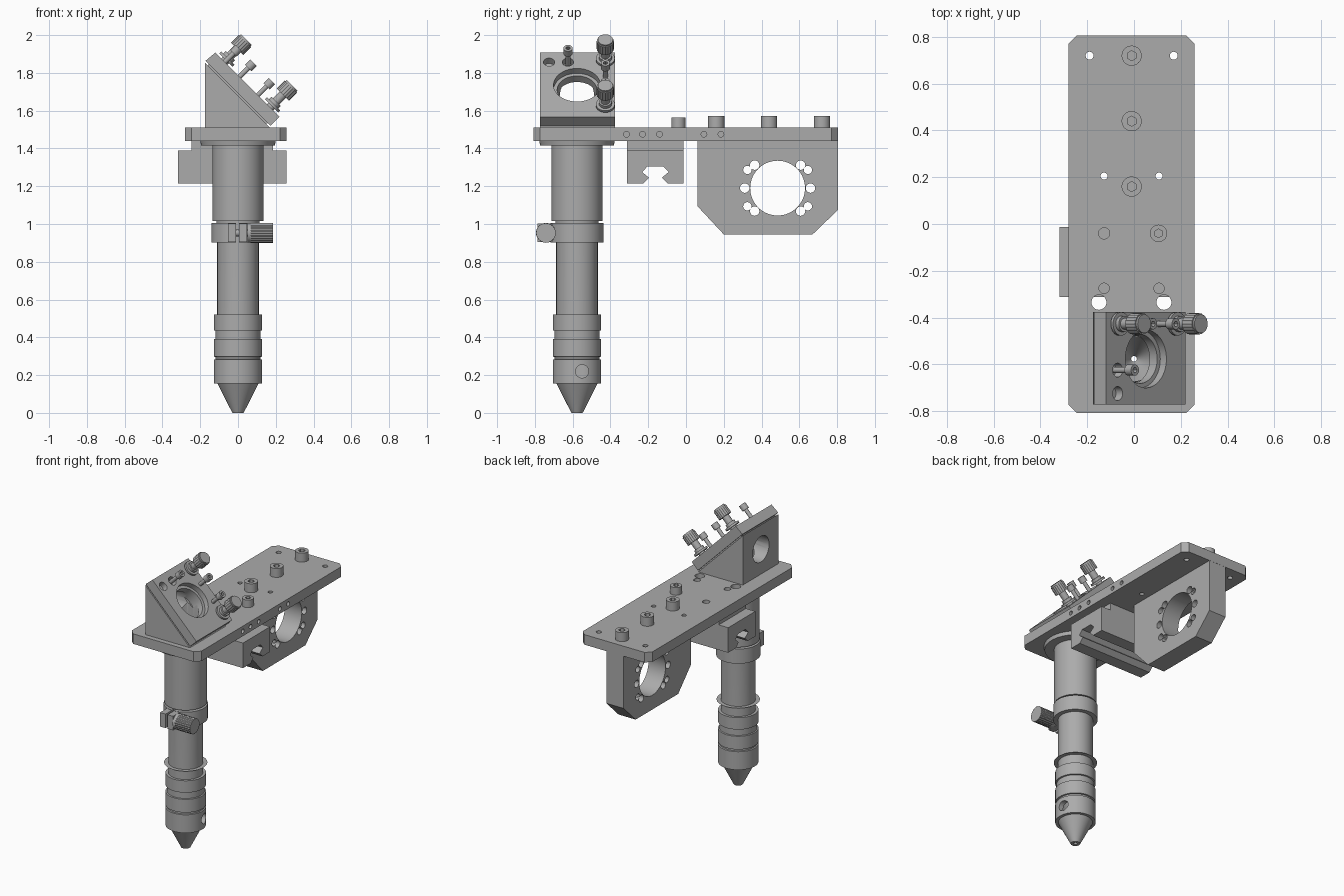
import bpy, bmesh, math
from mathutils import Vector

if "Cube" in bpy.data.objects:
    bpy.data.objects.remove(bpy.data.objects["Cube"])

grey = bpy.data.materials.new("machined grey")
grey.use_nodes = True
grey.diffuse_color = (0.41, 0.41, 0.41, 1)
grey.node_tree.nodes["Principled BSDF"].inputs["Base Color"].default_value = grey.diffuse_color


def finish(name, bm):
    bm.normal_update()
    bmesh.ops.recalc_face_normals(bm, faces=bm.faces)
    if bm.calc_volume(signed=True) < 0:
        bmesh.ops.reverse_faces(bm, faces=bm.faces)
    mesh = bpy.data.meshes.new(name)
    bm.to_mesh(mesh)
    bm.free()
    mesh.materials.append(grey)
    ob = bpy.data.objects.new(name, mesh)
    bpy.context.collection.objects.link(ob)
    return ob


def extrude(name, pts, axis, a, b):
    """Polygon in the plane across the axis, joined from a to b."""
    bm = bmesh.new()
    place = {"x": lambda u, v, w: (w, u, v), "y": lambda u, v, w: (u, w, v),
             "z": lambda u, v, w: (u, v, w)}[axis]
    near, far = [[bm.verts.new(place(u, v, w)) for u, v in pts] for w in (a, b)]
    bm.faces.new(near[::-1])
    bm.faces.new(far)
    for i in range(len(pts)):
        bm.faces.new((near[i - 1], near[i], far[i], far[i - 1]))
    return finish(name, bm)


def rect(u0, v0, u1, v1):
    return [(u0, v0), (u1, v0), (u1, v1), (u0, v1)]


def add_cyl(bm, r, p, q, seg=32, knurl=1.0):
    p, q = Vector(p), Vector(q)
    d = q - p
    new = bmesh.ops.create_cone(bm, cap_ends=True, segments=seg, radius1=r, radius2=r, depth=d.length)["verts"]
    if knurl != 1:
        for v in new:
            step = round(math.atan2(v.co.y, v.co.x) / (2 * math.pi / seg) - 0.25)
            if step % 2:
                v.co.x *= knurl
                v.co.y *= knurl
    turn = d.to_track_quat("Z", "Y")
    for v in new:
        v.co = turn @ v.co + (p + q) / 2


def cyls(name, rods):
    bm = bmesh.new()
    for rod in rods:
        add_cyl(bm, *rod)
    return finish(name, bm)


def cut(ob, cutter):
    mod = ob.modifiers.new("cut", "BOOLEAN")
    mod.operation, mod.solver, mod.object = "DIFFERENCE", "EXACT", cutter
    bpy.context.view_layer.update()
    mesh = bpy.data.meshes.new_from_object(ob.evaluated_get(bpy.context.evaluated_depsgraph_get()))
    ob.modifiers.clear()
    ob.data = mesh
    bpy.data.objects.remove(cutter)


def lathe(name, profile, x, y, seg=64):
    """Closed profile of (radius, z) spun about a vertical axis."""
    bm = bmesh.new()
    rings = []
    for i in range(seg):
        t = 2 * math.pi * i / seg
        rings.append([bm.verts.new((x + r * math.cos(t), y + r * math.sin(t), z)) for r, z in profile])
    n = len(profile)
    for i in range(seg):
        a, b = rings[i], rings[(i + 1) % seg]
        for j in range(n):
            k = (j + 1) % n
            bm.faces.new((a[j], b[j], b[k], a[k]))
    return finish(name, bm)


AX = -0.577           # y of the optical axis
LOW, TOP = 1.44, 1.51  # base plate faces

# Base plate with chamfered corners
c = 0.035
x0, x1, y0, y1 = -0.28, 0.258, -0.808, 0.806
base = extrude("base_plate", [(x0 + c, y0), (x1 - c, y0), (x1, y0 + c), (x1, y1 - c), (x1 - c, y1),
                              (x0 + c, y1), (x0, y1 - c), (x0, y0 + c)], "z", LOW, TOP)
holes = [(-0.19, 0.72, 0.017), (0.17, 0.72, 0.017), (-0.128, 0.205, 0.015), (0.107, 0.205, 0.015),
         (-0.128, -0.04, 0.024), (-0.128, -0.275, 0.022), (0.107, -0.275, 0.022),
         (-0.15, -0.335, 0.032), (0.128, -0.335, 0.032), (0, AX, 0.1)]
rods = [(r, (x, y, LOW - 0.1), (x, y, TOP + 0.1)) for x, y, r in holes]
rods += [(0.015, (0.2, y, 1.475), (0.3, y, 1.475), 16) for y in (-0.315, -0.23, -0.14, 0.095, 0.185)]
cut(base, cyls("cutter", rods))

# Socket head screws on the plate
for i, (x, y, r, h) in enumerate([(-0.01, 0.72, 0.043, 0.062), (-0.01, 0.44, 0.043, 0.062),
                                  (-0.01, 0.16, 0.043, 0.062), (0.105, -0.04, 0.037, 0.053)]):
    head = cyls(f"plate_screw_{i + 1}", [(r, (x, y, TOP - 0.01), (x, y, TOP + h))])
    cut(head, cyls("cutter", [(r * 0.5, (x, y, TOP + 0.02), (x, y, TOP + 0.1), 6)]))

# Round-bore holder under the back of the plate
hold = extrude("bore_holder", [(0.06, LOW), (0.06, 1.095), (0.2, 0.945), (0.67, 0.945),
                               (0.805, 1.075), (0.805, LOW)], "x", -0.08, 0.052)
cy, cz = 0.485, 1.19
rods = [(0.145, (-1, cy, cz), (1, cy, cz), 64)]
for deg, dist, r in [(0, 0.174, 0.025), (31, 0.187, 0.022), (45, 0.172, 0.025), (-31, 0.187, 0.022), (-45, 0.172, 0.025)]:
    for s in (-1, 1):
        y = cy + s * dist * math.cos(math.radians(deg))
        z = cz + dist * math.sin(math.radians(deg))
        rods.append((r, (-1, y, z), (1, y, z), 20))
for rod in rods:
    cut(hold, cyls("cutter", [rod]))

# Rail clamp with a dovetail slot along x
mid, bot = -0.162, 1.215
half = [(0.065, bot), (0.034, 1.245), (0.07, 1.275), (0.042, 1.305)]
slot = [(mid - u, z) for u, z in half] + [(mid + u, z) for u, z in reversed(half)]
extrude("rail_clamp", [(-0.312, 1.39), (-0.312, bot)] + slot + [(-0.012, bot), (-0.012, 1.39)], "x", -0.318, 0.257)
extrude("rail_clamp_top", rect(-0.312, 1.385, -0.012, LOW), "x", -0.245, 0.185)

# Hollow optical tube, lens barrel and nozzle
lathe("tube_flange", [(0.1, LOW), (0.2, LOW), (0.195, 1.415), (0.1, 1.415)], 0, AX)
lathe("upper_tube", [(0.1, 1.42), (0.135, 1.42), (0.135, 1.015), (0.1, 1.015)], 0, AX)
lathe("lower_tube", [(0.098, 1.03), (0.115, 1.03), (0.11, 0.9), (0.11, 0.5), (0.098, 0.5)], 0, AX)
lathe("retaining_ring", [(0.11, 0.5905), (0.137, 0.5905), (0.137, 0.59), (0.11, 0.59)], 0, AX)
barrel = lathe("lens_barrel", [(0.095, 0.52), (0.128, 0.52), (0.128, 0.437), (0.119, 0.435), (0.119, 0.392),
                               (0.128, 0.39), (0.128, 0.298), (0.119, 0.296), (0.119, 0.284),
                               (0.128, 0.282), (0.128, 0.155), (0.095, 0.155)], 0, AX)
cut(barrel, cyls("cutter", [(0.035, (0.07, -0.55, 0.22), (0.2, -0.55, 0.22))]))
lathe("nozzle", [(0.095, 0.16), (0.108, 0.155), (0.03, 0), (0.012, 0)], 0, AX)

# Split collar with thumbscrew
collar = lathe("split_collar", [(0.11, 1.005), (0.14, 1.005), (0.14, 0.903), (0.11, 0.903)], 0, AX)
cut(collar, extrude("cutter", rect(-0.01, -0.85, 0.005, -0.6), "z", 0.8, 1.1))
for side, a, b in (("right", -0.053, -0.01), ("left", 0.005, 0.048)):
    extrude("collar_lug_" + side, rect(a, -0.785, b, -0.69), "z", 0.905, 1.003)
cyls("collar_screw", [(0.018, (-0.04, -0.742, 0.953), (0.08, -0.742, 0.953))])
cyls("collar_thumb_knob", [(0.052, (0.05, -0.742, 0.953), (0.07, -0.742, 0.953)),
                           (0.053, (0.065, -0.742, 0.953), (0.185, -0.742, 0.953), 48, 0.95)])

# Right-angle mirror mount: wedge, thin seam layer and slanted face plate
SUM = 1.787           # x + z on the slanted face
N = Vector((1, 0, 1)).normalized()
wedge = extrude("mirror_wedge", [(-0.175, TOP), (-0.175, 1.855), (0.17, TOP)], "y", -0.773, -0.377)
seam = extrude("mount_seam", [(-0.16, 1.83), (-0.155, 1.855), (0.165, 1.535), (0.14, 1.53)], "y", -0.763, -0.387)
face = extrude("mirror_face_plate", [(-0.172, 1.864), (-0.12, 1.907), (0.22, 1.567), (0.172, 1.52)],
               "y", -0.773, -0.377)
eye = Vector((0, AX, 1.685))
for part in (wedge, seam, face):
    cut(part, cyls("cutter", [(0.105, eye - N * 0.05, eye + N * 0.2, 64)]))
cut(face, cyls("cutter", [(0.124, eye + N * 0.035, eye + N * 0.2, 64)]))
cut(wedge, cyls("cutter", [(0.09, eye, eye + Vector((-0.4, 0, 0)), 48)]))
cut(wedge, cyls("cutter", [(0.1, eye, eye + Vector((0, 0, -0.4)), 48)]))


def on_face(x, y):
    return Vector((x, y, SUM - x))


for x, y in ((-0.07, -0.725), (-0.07, -0.625)):
    p = on_face(x, y)
    cut(face, cyls("cutter", [(0.03, p - N * 0.04, p + N * 0.05, 24)]))

# Knurled tilt adjusters
for i, x in enumerate((-0.0725, 0.17)):
    p = on_face(x, -0.427)
    cyls(f"adjuster_stem_{i + 1}", [(0.024, p - N * 0.02, p + N * 0.11), (0.05, p + N * 0.012, p + N * 0.026),
                                   (0.034, p + N * 0.026, p + N * 0.045)])
    cyls(f"adjuster_knob_{i + 1}", [(0.046, p + N * 0.095, p + N * 0.155, 40, 0.95),
                                   (0.04, p + N * 0.15, p + N * 0.165)])

# Small socket screws on the slanted face
for i, (x, y) in enumerate(((0.105, -0.427), (0.008, -0.427), (-0.07, -0.625))):
    p = on_face(x, y)
    cyls(f"face_screw_stem_{i + 1}", [(0.013, p - N * 0.05, p + N * 0.08, 20)])
    head = cyls(f"face_screw_head_{i + 1}", [(0.024, p + N * 0.065, p + N * 0.105, 24)])
    cut(head, cyls("cutter", [(0.012, p + N * 0.085, p + N * 0.15, 6)]))

# Smooth round walls, keep edges crisp
bpy.ops.object.select_all(action="DESELECT")
for ob in bpy.context.collection.objects:
    if ob.type == "MESH" and ob.data.materials and ob.data.materials[0] == grey:
        ob.select_set(True)
        bpy.context.view_layer.objects.active = ob
bpy.ops.object.shade_smooth_by_angle(angle=math.radians(30))
